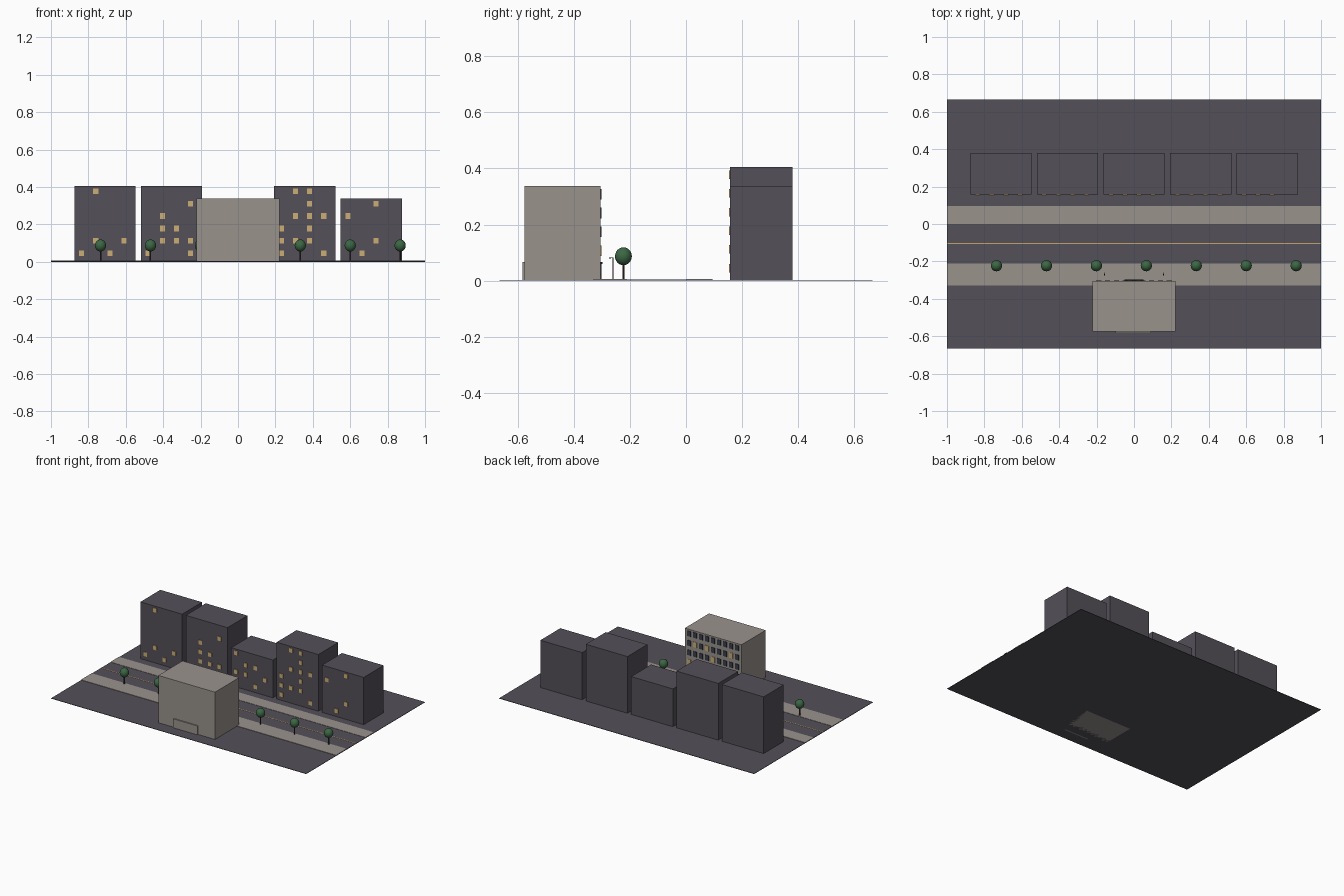
import bpy
import bmesh
import random
from mathutils import Matrix, Vector

cube = bpy.data.objects.get("Cube")
if cube:
    bpy.data.objects.remove(cube, do_unlink=True)
random.seed(4)


def material(name, r, g, b):
    m = bpy.data.materials.new(name)
    m.use_nodes = True
    m.diffuse_color = (r, g, b, 1)
    m.node_tree.nodes["Principled BSDF"].inputs["Base Color"].default_value = (r, g, b, 1)
    return m


asphalt = material("dark_asphalt", 0.088, 0.08, 0.098)
concrete = material("warm_concrete", 0.32, 0.29, 0.265)
lit = material("lit_window", 0.6, 0.42, 0.18)
glass = material("dark_glass", 0.045, 0.05, 0.075)
paint = material("road_paint", 0.55, 0.38, 0.15)
leaf = material("leaf_green", 0.045, 0.135, 0.058)
bark = material("dark_bark", 0.045, 0.035, 0.03)
metal = material("black_metal", 0.015, 0.015, 0.017)


def finish(name, bm, *mats):
    me = bpy.data.meshes.new(name)
    bm.to_mesh(me)
    bm.free()
    for m in mats:
        me.materials.append(m)
    ob = bpy.data.objects.new(name, me)
    bpy.context.collection.objects.link(ob)
    return ob


def add_box(bm, lo, hi, index=0):
    lo, hi = Vector(lo), Vector(hi)
    mat = Matrix.Translation((lo + hi) / 2) @ Matrix.Diagonal((*(hi - lo), 1))
    for v in bmesh.ops.create_cube(bm, size=1, matrix=mat)["verts"]:
        for f in v.link_faces:
            f.material_index = index


def box(name, lo, hi, mat):
    bm = bmesh.new()
    add_box(bm, lo, hi)
    return finish(name, bm, mat)


def post(bm, x, y, z0, z1, r):
    bmesh.ops.create_cone(bm, cap_ends=True, segments=8, radius1=r, radius2=r,
                          depth=z1 - z0, matrix=Matrix.Translation((x, y, (z0 + z1) / 2)))


# Ground, road and pavements
box("ground", (-1, -0.665, 0), (1, 0.665, 0.003), asphalt)
box("road", (-1, -0.21, 0.001), (1, 0, 0.004), asphalt)
box("near_pavement", (-1, -0.33, 0.001), (1, -0.21, 0.006), concrete)
box("far_pavement", (-1, 0, 0.001), (1, 0.095, 0.006), concrete)
box("centre_line", (-1, -0.108, 0.003), (1, -0.102, 0.005), paint)

# Row of dark blocks: floors, then lit columns for each floor from the ground up
FLOOR = 0.067
blocks = [
    (6, ["02", "13", "", "", "", "1"]),
    (6, ["03", "123", "12", "1", "3", ""]),
    (4, ["02", "013", "12", "0"]),
    (6, ["03", "012", "02", "123", "2", "12"]),
    (5, ["1", "2", "", "0", "2"]),
]
for i, (floors, pattern) in enumerate(blocks):
    x0 = -0.875 + i * 0.356
    box(f"block_{i + 1}", (x0, 0.157, 0), (x0 + 0.327, 0.38, floors * FLOOR + 0.003), asphalt)
    bm = bmesh.new()
    for row, cols in enumerate(pattern):
        for c in cols:
            x, z = x0 + 0.039 + int(c) * 0.0755, 0.045 + row * 0.0665
            add_box(bm, (x - 0.0135, 0.153, z - 0.015), (x + 0.0135, 0.158, z + 0.015))
    finish(f"block_{i + 1}_lit_windows", bm, lit)

# Pale main building with its street side facing the road
box("main_building", (-0.222, -0.575, 0), (0.222, -0.304, 0.338), concrete)
box("main_building_panel", (-0.1, -0.583, 0), (0.09, -0.574, 0.066), concrete)
bm = bmesh.new()
for row in range(5):
    for col in range(9):
        x, z = (col - 4) * 0.047, 0.04 + row * FLOOR
        if row == 0 and abs(col - 4) < 2:
            continue
        add_box(bm, (x - 0.014, -0.305, z - 0.019), (x + 0.014, -0.301, z + 0.019),
                int(random.random() < 0.28))
finish("main_building_windows", bm, glass, lit)
box("entrance_door", (-0.03, -0.305, 0.004), (0.03, -0.301, 0.055), glass)
box("entrance_canopy", (-0.05, -0.305, 0.06), (0.05, -0.298, 0.066), metal)

# Street lamps beside the entrance
for side, x in (("right", -0.157), ("left", 0.157)):
    bm = bmesh.new()
    post(bm, x, -0.26, 0.004, 0.083, 0.002)
    add_box(bm, (x - 0.001, -0.271, 0.081), (x + 0.001, -0.26, 0.083))
    add_box(bm, (x - 0.003, -0.275, 0.079), (x + 0.003, -0.268, 0.083))
    finish(f"{side}_street_lamp", bm, metal)

# Street trees
for i in range(7):
    x, y = -0.735 + i * 0.267, -0.223
    bm = bmesh.new()
    post(bm, x, y, 0.004, 0.065, 0.004)
    finish(f"tree_trunk_{i + 1}", bm, bark)
    bm = bmesh.new()
    bmesh.ops.create_uvsphere(bm, u_segments=20, v_segments=12, radius=1,
                              matrix=Matrix.Translation((x, y, 0.087))
                              @ Matrix.Diagonal((0.03, 0.03, 0.032, 1)))
    for f in bm.faces:
        f.smooth = True
    finish(f"tree_crown_{i + 1}", bm, leaf)
